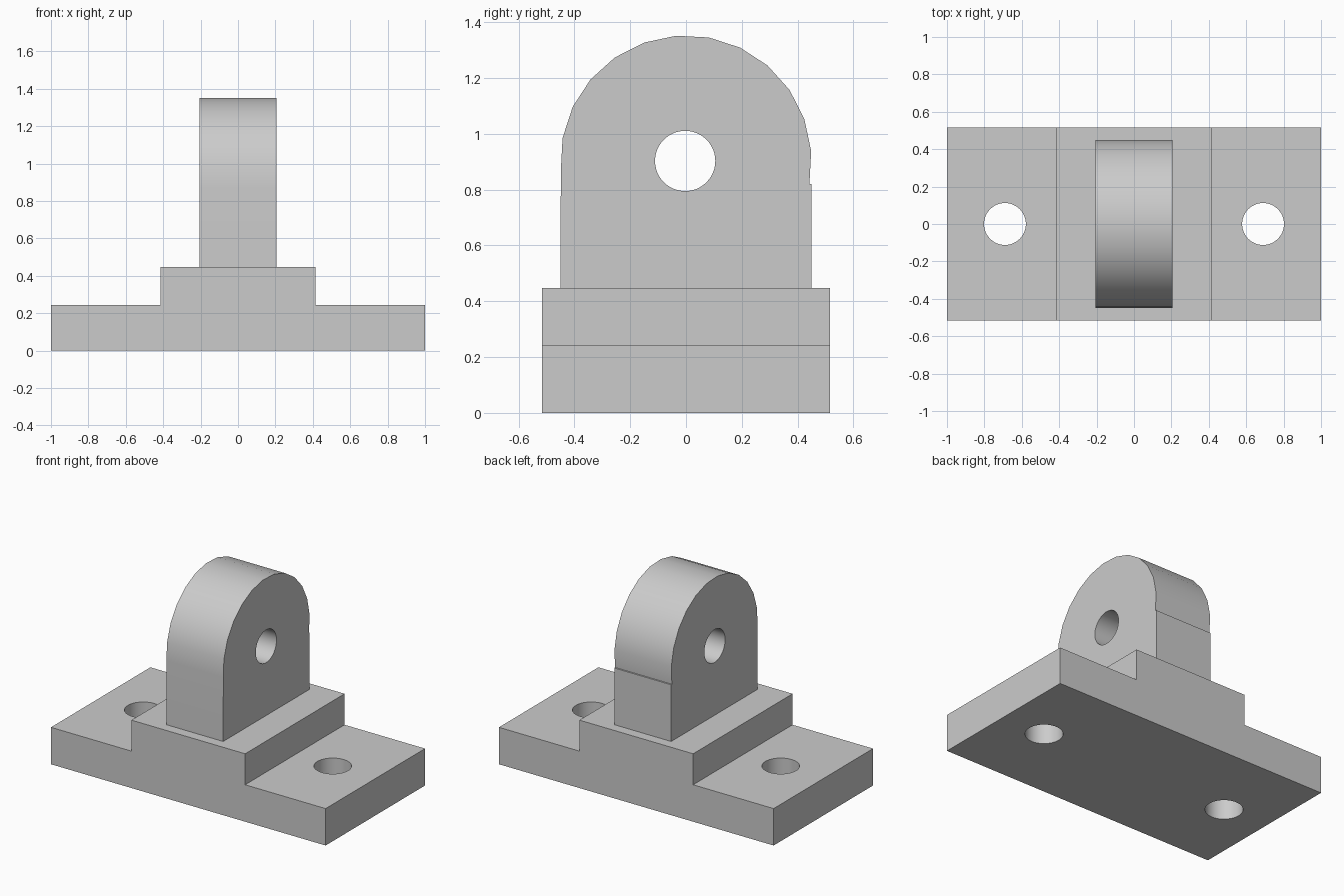
import bpy, bmesh
from math import radians, cos, sin, pi
from mathutils import Matrix

cube = bpy.data.objects.get("Cube")
if cube:
    bpy.data.objects.remove(cube)

grey = bpy.data.materials.new("plain grey")
grey.use_nodes = True
grey.diffuse_color = (0.6, 0.6, 0.6, 1)
grey.node_tree.nodes["Principled BSDF"].inputs["Base Color"].default_value = (0.6, 0.6, 0.6, 1)


def add_object(name, bm):
    mesh = bpy.data.meshes.new(name)
    bmesh.ops.recalc_face_normals(bm, faces=bm.faces)
    bm.to_mesh(mesh)
    bm.free()
    mesh.materials.append(grey)
    obj = bpy.data.objects.new(name, mesh)
    bpy.context.collection.objects.link(obj)
    return obj


def extrude_profile(name, points, vector):
    bm = bmesh.new()
    face = bm.faces.new([bm.verts.new(p) for p in points])
    result = bmesh.ops.extrude_face_region(bm, geom=[face], use_keep_orig=True)
    verts = [g for g in result["geom"] if isinstance(g, bmesh.types.BMVert)]
    bmesh.ops.translate(bm, verts=verts, vec=vector)
    return add_object(name, bm)


def drill(obj, centre, radius, axis):
    bm = bmesh.new()
    turn = Matrix.Rotation(pi / 2, 4, "Y") if axis == "X" else Matrix()
    bmesh.ops.create_cone(bm, cap_ends=True, segments=48, radius1=radius, radius2=radius,
                          depth=1, matrix=Matrix.Translation(centre) @ turn)
    cutter = add_object("hole_cutter", bm)
    cutter.hide_render = True
    mod = obj.modifiers.new("hole", "BOOLEAN")
    mod.operation, mod.solver, mod.object = "DIFFERENCE", "EXACT", cutter
    select(obj)
    bpy.ops.object.modifier_apply(modifier=mod.name)
    bpy.data.objects.remove(cutter)


def select(obj):
    bpy.ops.object.select_all(action="DESELECT")
    obj.select_set(True)
    bpy.context.view_layer.objects.active = obj


# Stepped base plate with two bolt holes
depth, low, high, step = 0.517, 0.243, 0.447, 0.414
outline = [(-1, 0), (1, 0), (1, low), (step, low), (step, high),
           (-step, high), (-step, low), (-1, low)]
base = extrude_profile("stepped_base", [(x, -depth, z) for x, z in outline], (0, 2 * depth, 0))
for side in (-1, 1):
    drill(base, (side * 0.69, 0, 0.12), 0.112, "Z")

# Upright lug with a faceted round top and a pin hole
half, radius, pin_z = 0.207, 0.45, 0.903
arc = [radians(-10.5 + 15 * i) for i in range(14)]
outline = [(-radius, high), (radius, high), (radius, 0.82)]
outline += [(radius * cos(a), pin_z + radius * sin(a)) for a in arc]
lug = extrude_profile("upright_lug", [(-half, y, z) for y, z in outline], (2 * half, 0, 0))
drill(lug, (0, -0.003, pin_z), 0.108, "X")

# Smooth curved walls, keep corners sharp
for obj in (base, lug):
    select(obj)
    bpy.ops.object.shade_smooth_by_angle(angle=radians(30))
